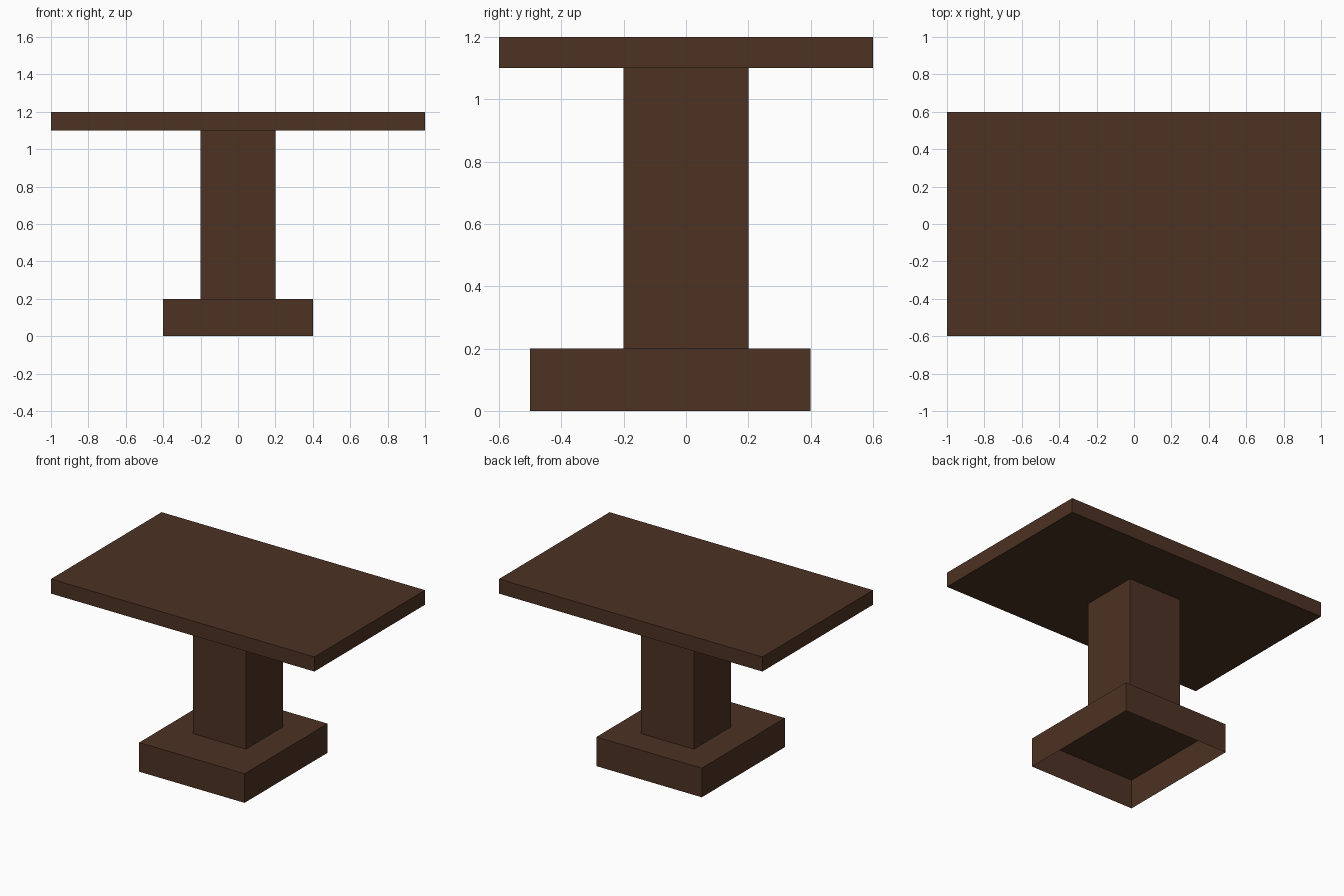
import bpy, bmesh

if "Cube" in bpy.data.objects:
    bpy.data.objects.remove(bpy.data.objects["Cube"])

wood = bpy.data.materials.new("dark_brown_wood")
wood.diffuse_color = (0.075, 0.032, 0.0168, 1.0)
wood.use_nodes = True
wood.node_tree.nodes["Principled BSDF"].inputs["Base Color"].default_value = wood.diffuse_color


def box(name, lo, hi, open_normals=()):
    """Box between two corners; faces pointing up/down listed in open_normals are left out."""
    bm = bmesh.new()
    bmesh.ops.create_cube(bm, size=1.0)
    for v in bm.verts:
        v.co = [lo[i] + (v.co[i] + 0.5) * (hi[i] - lo[i]) for i in range(3)]
    bm.normal_update()
    gone = [f for f in bm.faces if round(f.normal.z) in open_normals]
    bmesh.ops.delete(bm, geom=gone, context='FACES_ONLY')
    mesh = bpy.data.meshes.new(name)
    bm.to_mesh(mesh)
    bm.free()
    mesh.materials.append(wood)
    obj = bpy.data.objects.new(name, mesh)
    bpy.context.collection.objects.link(obj)
    return obj


# Table top slab
box("table_top", (-1.0, -0.6, 1.1), (1.0, 0.6, 1.2))
# Square column, ends hidden by the slab and foot
box("column", (-0.2, -0.2, 0.2), (0.2, 0.2, 1.1), open_normals=(-1, 1))
# Foot, hollow underneath and slightly longer toward the front
box("foot", (-0.4, -0.5, 0.0), (0.4, 0.4, 0.2), open_normals=(-1,))
